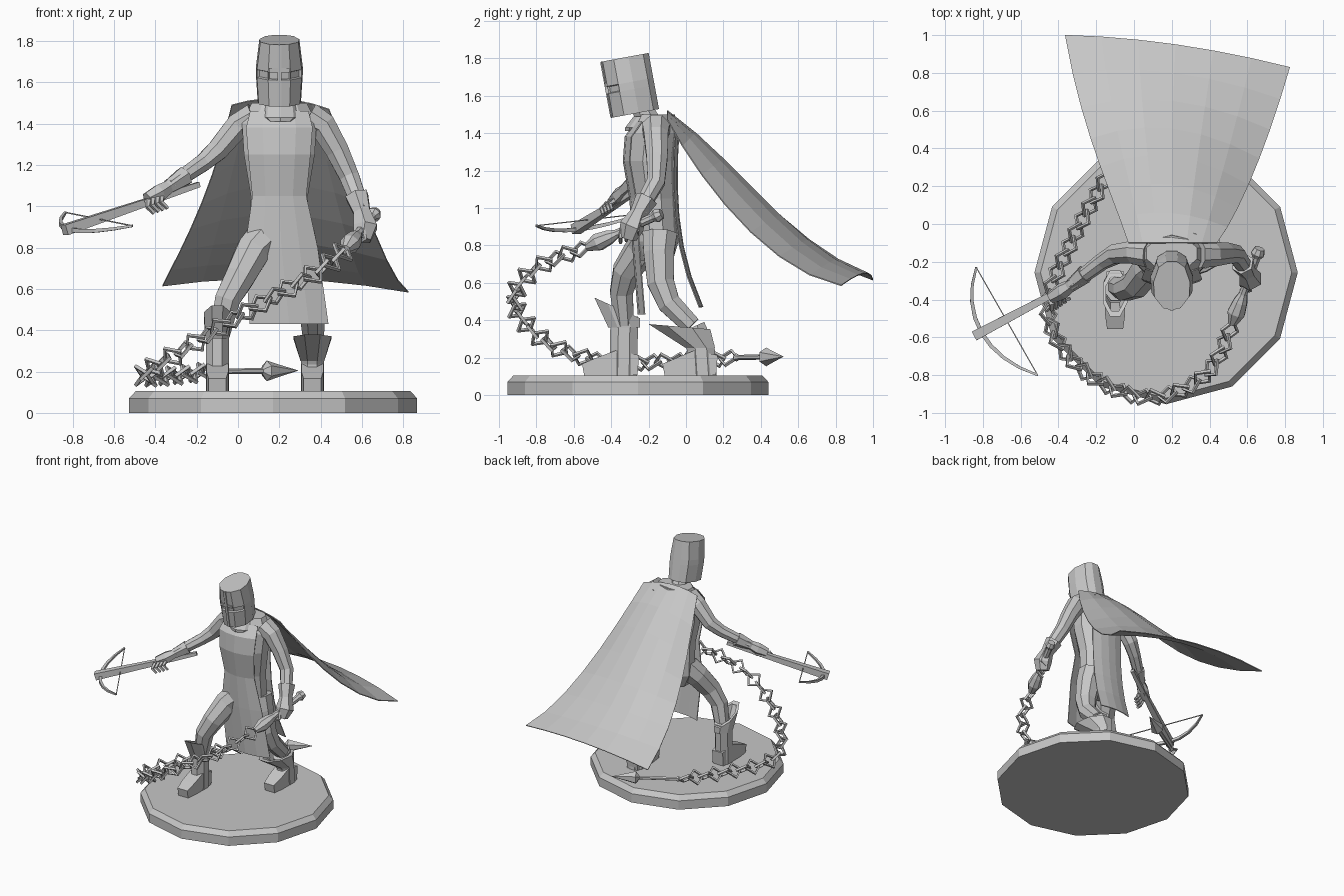
import bpy, bmesh, math
from mathutils import Vector as V, Matrix
from mathutils.geometry import interpolate_bezier

cube = bpy.data.objects.get("Cube")
if cube:
    bpy.data.objects.remove(cube)

UP = V((0, 0, 1))


def material(name, value):
    m = bpy.data.materials.new(name)
    m.use_nodes = True
    col = (value, value, value, 1)
    m.diffuse_color = col
    m.node_tree.nodes["Principled BSDF"].inputs["Base Color"].default_value = col
    return m


GREY = material("stone grey", 0.57)


def finish(name, bm):
    bmesh.ops.recalc_face_normals(bm, faces=bm.faces)
    mesh = bpy.data.meshes.new(name)
    bm.to_mesh(mesh)
    bm.free()
    ob = bpy.data.objects.new(name, mesh)
    bpy.context.collection.objects.link(ob)
    mesh.materials.append(GREY)
    return ob


def skin(bm, rings, closed=True, caps=True):
    """Bridge rows of points with quads."""
    rows = [[bm.verts.new(point) for point in ring] for ring in rings]
    count = len(rows[0])
    for low, high in zip(rows, rows[1:]):
        for i in range(count if closed else count - 1):
            j = (i + 1) % count
            bm.faces.new((low[i], low[j], high[j], high[i]))
    if closed and caps:
        bm.faces.new(rows[0])
        bm.faces.new(rows[-1])


def angles(sides, turn=0.5):
    return [math.tau * (i + turn) / sides for i in range(sides)]


def tube(name, points, radii, sides=8, ref=(0, 1, 0), turn=0.5):
    """Sweep a polygon; a radius may be a pair (across, along ref)."""
    bm = bmesh.new()
    points = [V(point) for point in points]
    last = len(points) - 1
    rings = []
    for k, (point, radius) in enumerate(zip(points, radii)):
        ahead = (points[min(k + 1, last)] - points[max(k - 1, 0)]).normalized()
        across = ahead.cross(V(ref)).normalized()
        along_ref = across.cross(ahead)
        wide, deep = radius if isinstance(radius, tuple) else (radius, radius)
        rings.append([point + across * wide * math.cos(a) + along_ref * deep * math.sin(a)
                      for a in angles(sides, turn)])
    skin(bm, rings)
    return finish(name, bm)


def limb(name, points, start, end, sides=8, ref=(0, 1, 0)):
    """Tube that tapers evenly from start to end radius."""
    last = len(points) - 1
    radii = [start + (end - start) * k / last for k in range(last + 1)]
    return tube(name, points, radii, sides, ref)


def stack(name, rows, centre_x, sides=10):
    """Level oval rings: height, half width, front y, back y."""
    bm = bmesh.new()
    skin(bm, [[(centre_x + wide * math.cos(a), (front + back + (back - front) * math.sin(a)) / 2, z)
               for a in angles(sides)] for z, wide, front, back in rows])
    return finish(name, bm)


def sheet(name, rows, columns):
    """Cloth arched through left, middle and right points of each row."""
    bm = bmesh.new()
    grid = []
    for left, middle, right in rows:
        steps = [2 * i / columns - 1 for i in range(columns + 1)]
        grid.append([middle + (right - left) * t / 2 + ((left + right) / 2 - middle) * t * t for t in steps])
    skin(bm, grid, closed=False)
    ob = finish(name, bm)
    mod = ob.modifiers.new("thickness", "SOLIDIFY")
    mod.thickness, mod.offset = 0.006, 0


def bezier(points, count):
    return interpolate_bezier(*[V(point) for point in points], count)


# Twelve sided base with a chamfered rim
floor = V((0.17, -0.257, 0))
tube("base", [floor, floor + UP * 0.07, floor + UP * 0.105], [0.697, 0.697, 0.665], 12, turn=0)

# Helmet, built upright then tilted forward
tilt = Matrix.Translation((0.2, -0.272, 1.505)) @ Matrix.Rotation(math.radians(10.5), 4, "X")
half = [(0, -0.13), (0.05, -0.12), (0.1, -0.06), (0.105, 0.02), (0.075, 0.1), (0.03, 0.13)]
outline = half + [(-x, y) for x, y in half[:0:-1]]
bm = bmesh.new()
skin(bm, [[(x * scale, y, z) for x, y in outline] for z, scale in
          ((0, 1), (0.13, 1.08), (0.17, 1.08), (0.305, 0.92))])
centres = [(face, face.calc_center_median()) for face in bm.faces]
slits = [face for face, c in centres if 0.14 < c.z < 0.16 and c.y < -0.08]
bmesh.ops.recalc_face_normals(bm, faces=bm.faces)
bmesh.ops.inset_individual(bm, faces=slits, thickness=0.006, depth=-0.012)
bm.transform(tilt)
finish("helmet", bm)
for name, size, height in (("helmet_nose_bar", (0.02, 0.02, 0.3), 0.152),
                           ("helmet_brow_bar", (0.1, 0.014, 0.02), 0.18)):
    bm = bmesh.new()
    bmesh.ops.create_cube(bm, size=1)
    bm.transform(tilt @ Matrix.Translation((0, -0.124, height)) @ Matrix.Diagonal((*size, 1)))
    finish(name, bm)

# Torso, neck and collar
stack("torso", [(0.72, 0.1, -0.24, -0.07), (0.82, 0.15, -0.27, -0.04), (1.05, 0.145, -0.29, -0.05),
                (1.25, 0.18, -0.325, -0.055), (1.4, 0.19, -0.31, -0.04), (1.5, 0.14, -0.25, -0.06)], 0.2)
limb("neck", [(0.2, -0.19, 1.45), (0.2, -0.25, 1.56)], 0.065, 0.06)
stack("collar", [(1.41, 0.08, -0.325, -0.12), (1.43, 0.11, -0.325, -0.08), (1.49, 0.1, -0.28, -0.06)], 0.205)

# Tabard: front and back panels hanging past the waist
rows = []
for z, wide, y in ((1.46, 0.14, -0.27), (1.38, 0.16, -0.325), (1.25, 0.15, -0.335), (1.05, 0.13, -0.3),
                   (0.8, 0.175, -0.285), (0.43, 0.19, -0.255)):
    middle = V((0.2 + max(0, 0.9 - z) * 0.1, y, z))
    rows.append([middle + V((side * wide, 0.035 * abs(side), 0)) for side in (-1, 0, 1)])
sheet("tabard_front", rows, 4)
spine = bezier([(0.2, -0.035, 1.46), (0.2, -0.06, 1.1), (0.2, -0.06, 0.8), (0.24, 0.09, 0.47)], 7)
sheet("tabard_back", [[p + V((side * 0.13, -0.02 * abs(side), 0)) for side in (-1, 0, 1)] for p in spine], 4)

# Cape blown back from the shoulders
edges = [[(-0.03, -0.1, 1.49), (-0.13, 0.2, 1.04), (-0.28, 0.5, 0.79), (-0.365, 1, 0.615)],
         [(0.2, -0.1, 1.52), (0.2, 0.27, 1.26), (0.2, 0.59, 0.77), (0.22, 0.95, 0.65)],
         [(0.44, -0.1, 1.47), (0.56, 0.06, 1.17), (0.71, 0.43, 0.66), (0.825, 0.83, 0.585)]]
sheet("cape", list(zip(*[bezier(edge, 8) for edge in edges])), 6)

# Arms and gloves
limb("right_arm", [(0.08, -0.16, 1.43), (0, -0.15, 1.39), (-0.1, -0.16, 1.27), (-0.17, -0.2, 1.21),
                   (-0.33, -0.32, 1.1)], 0.075, 0.036)
tube("right_glove", [(-0.26, -0.265, 1.145), (-0.34, -0.33, 1.09), (-0.38, -0.355, 1.065), (-0.44, -0.39, 1.035)],
     [0.052, 0.036, 0.045, 0.034], 6)
limb("left_arm", [(0.34, -0.16, 1.43), (0.41, -0.16, 1.39), (0.48, -0.155, 1.27), (0.54, -0.16, 1.14),
                  (0.6, -0.25, 0.98)], 0.08, 0.042)
tube("left_glove", [(0.575, -0.21, 1.05), (0.6, -0.255, 0.97), (0.615, -0.29, 0.9), (0.6, -0.31, 0.84)],
     [0.062, 0.046, 0.066, 0.048], 6)
hands = (("right", V((-0.37, -0.37, 1.05)), V((-0.022, -0.016, -0.008)), V((0, -0.035, -0.03)), V((0.03, 0.01, -0.03))),
         ("left", V((0.64, -0.25, 0.925)), V((-0.012, -0.03, -0.012)), V((0.01, -0.01, -0.045)), V((-0.05, 0, -0.03))))
for side, knuckle, step, bend, curl in hands:
    for i in range(4):
        base = knuckle + step * i
        limb(f"{side}_finger_{i + 1}", [base, base + bend, base + bend + curl], 0.016, 0.01, 5)

# Legs
limb("right_leg", [(0.14, -0.18, 0.86), (0.07, -0.24, 0.78), (0.01, -0.32, 0.66), (-0.05, -0.345, 0.55),
                   (-0.09, -0.33, 0.38)], 0.1, 0.055)
limb("left_leg", [(0.28, -0.14, 0.86), (0.31, -0.145, 0.76), (0.34, -0.135, 0.6), (0.36, -0.09, 0.49),
                  (0.365, 0.03, 0.37)], 0.1, 0.055, ref=(1, 0, 0))


def boot(side, x, heel, toe, shaft, cuff_low, cuff_top, flare, rise):
    """Shaft, flaring cuff that sweeps up in front, and a wedge foot."""
    tube(side + "_boot_shaft", [(x, y, z) for y, z in shaft], [(0.06, 0.08)] * len(shaft))

    def ring(front, back, z, wide, lift):
        reach = (back - front) / 2 / math.cos(math.pi / 8)
        return [V((x + wide * math.sin(a), (front + back) / 2 - reach * math.cos(a), z + lift * math.cos(a)))
                for a in angles(8)]
    outer = ring(*cuff_top, flare, rise)
    middle = sum(outer, V((0, 0, 0))) / len(outer)
    bm = bmesh.new()
    skin(bm, [ring(*cuff_low, 0.062, 0), outer, [p.lerp(middle, 0.25) for p in outer]], caps=False)
    finish(side + "_boot_cuff", bm)
    tube(side + "_foot", [(x, heel, 0.16), (x, heel - 0.12, 0.17), (x, toe + 0.08, 0.15), (x, toe, 0.135)],
         [(0.065, 0.075), (0.075, 0.095), (0.075, 0.07), (0.06, 0.045)], 4, UP)


boot("right", -0.1, -0.255, -0.55, [(-0.335, 0.1), (-0.33, 0.42)],
     (-0.415, -0.245, 0.36), (-0.49, -0.245, 0.465), 0.07, 0.06)
boot("left", 0.36, 0.165, -0.12, [(0.09, 0.1), (0.08, 0.25), (0.03, 0.36)],
     (0, 0.155, 0.25), (-0.2, 0.13, 0.365), 0.1, 0.015)

# Crossbow
limb("crossbow_stock", [(-0.84, -0.59, 0.885), (-0.19, -0.245, 1.105)], 0.037, 0.018, 4, UP)
tips = [V((-0.835, -0.23, 0.97)), V((-0.51, -0.8, 0.905))]
bulge = V((-0.18, -0.08, -0.07))
arc = bezier([tips[0], tips[0].lerp(tips[1], 0.3) + bulge, tips[0].lerp(tips[1], 0.7) + bulge, tips[1]], 9)
tube("crossbow_limbs", arc, [0.008 + 0.007 * math.sin(math.pi * i / 8) for i in range(9)], 4, UP)
limb("crossbow_string", tips, 0.004, 0.004, 4, UP)

# Chain weapon: handle, links and dart
butt, mouth = V((0.665, -0.13, 0.97)), V((0.52, -0.53, 0.79))
tube("handle", [butt.lerp(mouth, t) for t in (0, 0.07, 0.12, 0.6, 0.7, 0.85, 1)],
     [0.028, 0.038, 0.024, 0.024, 0.04, 0.05, 0.024], 8, UP)
knots = [mouth] + [V(p) for p in ((0.38, -0.8, 0.68), (0.06, -0.92, 0.5), (-0.29, -0.76, 0.29),
                                  (-0.46, -0.45, 0.18), (-0.32, -0.07, 0.18), (-0.14, 0.26, 0.2))]
padded = [knots[0]] + knots + [knots[-1]]
path = []
for before, start, end, after in zip(padded, padded[1:], padded[2:], padded[3:]):
    path += bezier([start, start + (end - before) / 6, end - (after - start) / 6, end], 6)
spans = list(zip(path, path[1:]))
total = sum((end - start).length for start, end in spans)


def along(distance):
    for start, end in spans:
        if distance <= (end - start).length:
            break
        distance -= (end - start).length
    return start + (end - start).normalized() * distance


LINKS = 30
bm = bmesh.new()
for i in range(LINKS):
    start, end = along(total * i / LINKS), along(total * (i + 1) / LINKS)
    ahead = (end - start).normalized()
    across = ahead.cross(UP).normalized()
    side = (across + ahead.cross(across) * (1 if i % 2 else -1)).normalized()
    normal = ahead.cross(side) * 0.008
    rings = []
    for quarter in range(5):
        a = quarter * math.pi / 2
        corner = (ahead * math.cos(a) + side * math.sin(a)) * 0.056
        rings.append([(start + end) / 2 + corner * grow + normal * lift
                      for grow, lift in ((1.12, -1), (1.12, 1), (0.83, 1), (0.83, -1))])
    skin(bm, rings, caps=False)
bmesh.ops.remove_doubles(bm, verts=bm.verts, dist=0.0005)
finish("chain", bm)
tail, point = knots[-1], V((0.29, 0.52, 0.205))
tube("dart", [tail.lerp(point, t) for t in (0, 0.04, 0.08, 0.6, 0.65, 0.75, 1)],
     [0.01, 0.022, 0.014, 0.014, 0.05, 0.035, 0.001], 6, UP)
